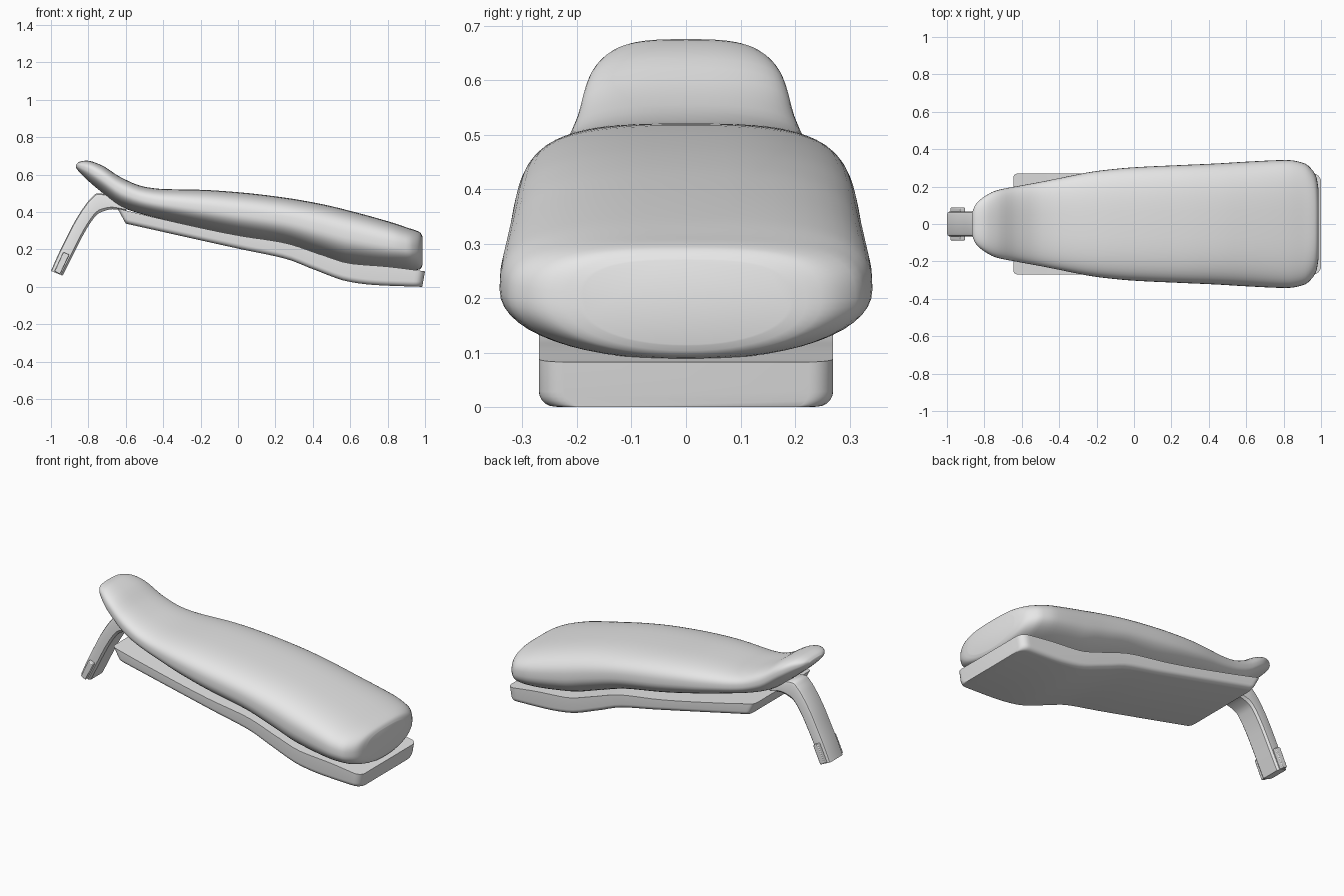
import bpy
import bmesh
import math

old = bpy.data.objects.get("Cube")
if old:
    bpy.data.objects.remove(old, do_unlink=True)

grey = bpy.data.materials.new("plain grey")
grey.use_nodes = True
grey.diffuse_color = (0.8, 0.8, 0.8, 1)
grey.node_tree.nodes["Principled BSDF"].inputs["Base Color"].default_value = grey.diffuse_color


def curve(points, x):
    """Smooth, overshoot-free interpolation through (x, value) points."""
    steps = [(q[1] - p[1]) / (q[0] - p[0]) for p, q in zip(points, points[1:])]
    slopes = [steps[0]]
    for a, b in zip(steps, steps[1:]):
        slopes.append(2 * a * b / (a + b) if a * b > 0 else 0)
    slopes.append(steps[-1])
    i = 0
    while i < len(steps) - 1 and x > points[i + 1][0]:
        i += 1
    (xa, va), (xb, vb) = points[i], points[i + 1]
    h = xb - xa
    t = min(max((x - xa) / h, 0), 1)
    s = 1 - t
    return (va * (1 + 2 * t) * s * s + vb * (1 + 2 * s) * t * t
            + h * t * s * (slopes[i] * s - slopes[i + 1] * t))


def finish(obj, angle):
    obj.data.materials.append(grey)
    bpy.ops.object.select_all(action='DESELECT')
    obj.select_set(True)
    bpy.context.view_layer.objects.active = obj
    bpy.ops.object.shade_smooth_by_angle(angle=math.radians(angle))


def loft(name, rings, angle=35):
    """Skin closed rings of points and cap both ends."""
    bm = bmesh.new()
    loops = [[bm.verts.new(p) for p in ring] for ring in rings]
    n = len(loops[0])
    for a, b in zip(loops, loops[1:]):
        for i in range(n):
            j = (i + 1) % n
            bm.faces.new((a[i], a[j], b[j], b[i]))
    bm.faces.new(loops[0])
    bm.faces.new(loops[-1])
    bmesh.ops.recalc_face_normals(bm, faces=bm.faces)
    mesh = bpy.data.meshes.new(name)
    bm.to_mesh(mesh)
    bm.free()
    obj = bpy.data.objects.new(name, mesh)
    bpy.context.collection.objects.link(obj)
    finish(obj, angle)


def stations(start, end, count):
    """Positions that crowd together towards both ends."""
    mid, half = (start + end) / 2, (end - start) / 2
    return [mid - half * math.cos(math.pi * i / count) for i in range(count + 1)]


# Padded cushion: x, underside, crown, half width
cushion = [
    (-.865, .635, .655, .06), (-.85, .615, .668, .1), (-.81, .575, .675, .14),
    (-.74, .515, .655, .178), (-.62, .425, .582, .203), (-.5, .385, .535, .225),
    (-.4, .36, .523, .245), (-.2, .31, .519, .283), (0, .265, .506, .303),
    (.25, .22, .477, .315), (.45, .155, .442, .324), (.6, .11, .406, .333),
    (.82, .088, .345, .342), (.91, .087, .315, .325), (.955, .09, .3, .287),
    (.977, .096, .288, .245), (.986, .115, .27, .19),
]
under, crown, width = [[(row[0], row[k]) for row in cushion] for k in (1, 2, 3)]


def signed_power(v, p):
    return math.copysign(abs(v) ** p, v)


def cushion_ring(x, count=56):
    low, high, w = curve(under, x), curve(crown, x), curve(width, x)
    mid, half = (low + high) / 2, (high - low) / 2
    ring = []
    for i in range(count):
        a = math.tau * i / count
        p = .68 if math.sin(a) > 0 else .95
        ring.append((x, w * signed_power(math.cos(a), p),
                     mid + half * signed_power(math.sin(a), p)))
    return ring


loft("seat_cushion", [cushion_ring(x) for x in stations(-.865, .986, 64)], 60)

# Base pan under the cushion
pan_top = [(-.645, .42), (-.45, .372), (0, .275), (.25, .235), (.45, .17),
           (.6, .125), (.8, .108), (1, .083)]
pan_bottom = [(-.645, .338), (0, .2), (.25, .148), (.4, .092), (.6, .026), (.75, .009), (1, 0)]
CORNER = .045


def pan_ring(x):
    top, low = curve(pan_top, x), curve(pan_bottom, x)
    inset = 0
    for gap in (x + .645, 1 - x):
        r = CORNER if gap == 1 - x else CORNER / 2
        if gap < r:
            inset = r - math.sqrt(max(r * r - (r - gap) ** 2, 0))
    w, r = .27 - inset, .028
    side = [(w, top)]
    for i in range(6):
        a = math.pi / 2 * i / 5
        side.append((w - r + r * math.cos(a), low + r - r * math.sin(a)))
    outline = side + [(-y, z) for y, z in reversed(side)]
    # end faces lean inward towards the bottom
    lean = .045 - .06 * (x + .645) / 1.645
    return [(x + lean * (top - z) / (top - low), y, z) for y, z in outline]


loft("base_pan", [pan_ring(x) for x in stations(-.645, 1, 52)])

# Bent mounting arm: outer and inner edges against the distance along it
outer = [(-1, .085), (-.965, .165), (-.92, .257), (-.875, .345), (-.825, .425),
         (-.785, .475), (-.75, .5), (-.68, .49), (-.6, .46)]
inner = [(-.938, .06), (-.9, .135), (-.855, .225), (-.815, .3), (-.78, .355),
         (-.755, .385), (-.73, .4), (-.67, .415), (-.6, .405)]
arm_section = [(.05, 0), (.061, .06), (.066, .2), (.066, .85), (.055, 1)]
arm_section += [(-y, f) for y, f in reversed(arm_section)]


def arm_ring(t):
    ax, az, bx, bz = [curve(list(enumerate(p[k] for p in edge)), t)
                      for edge in (outer, inner) for k in (0, 1)]
    return [(ax + (bx - ax) * f, y, az + (bz - az) * f) for y, f in arm_section]


loft("mounting_arm", [arm_ring(i / 4) for i in range(33)])

# Small clips on both sides of the arm tip
for side, label in ((1, "back"), (-1, "front")):
    bpy.ops.mesh.primitive_cube_add(size=1, location=(-.942, side * .073, .127),
                                    rotation=(0, math.radians(25), 0))
    clip = bpy.context.object
    clip.name = "arm_clip_" + label
    clip.scale = (.034, .03, .115)
    bpy.ops.object.transform_apply(location=False, rotation=False, scale=True)
    bevel = clip.modifiers.new("soft_edges", 'BEVEL')
    bevel.width, bevel.segments = .004, 2
    finish(clip, 35)
